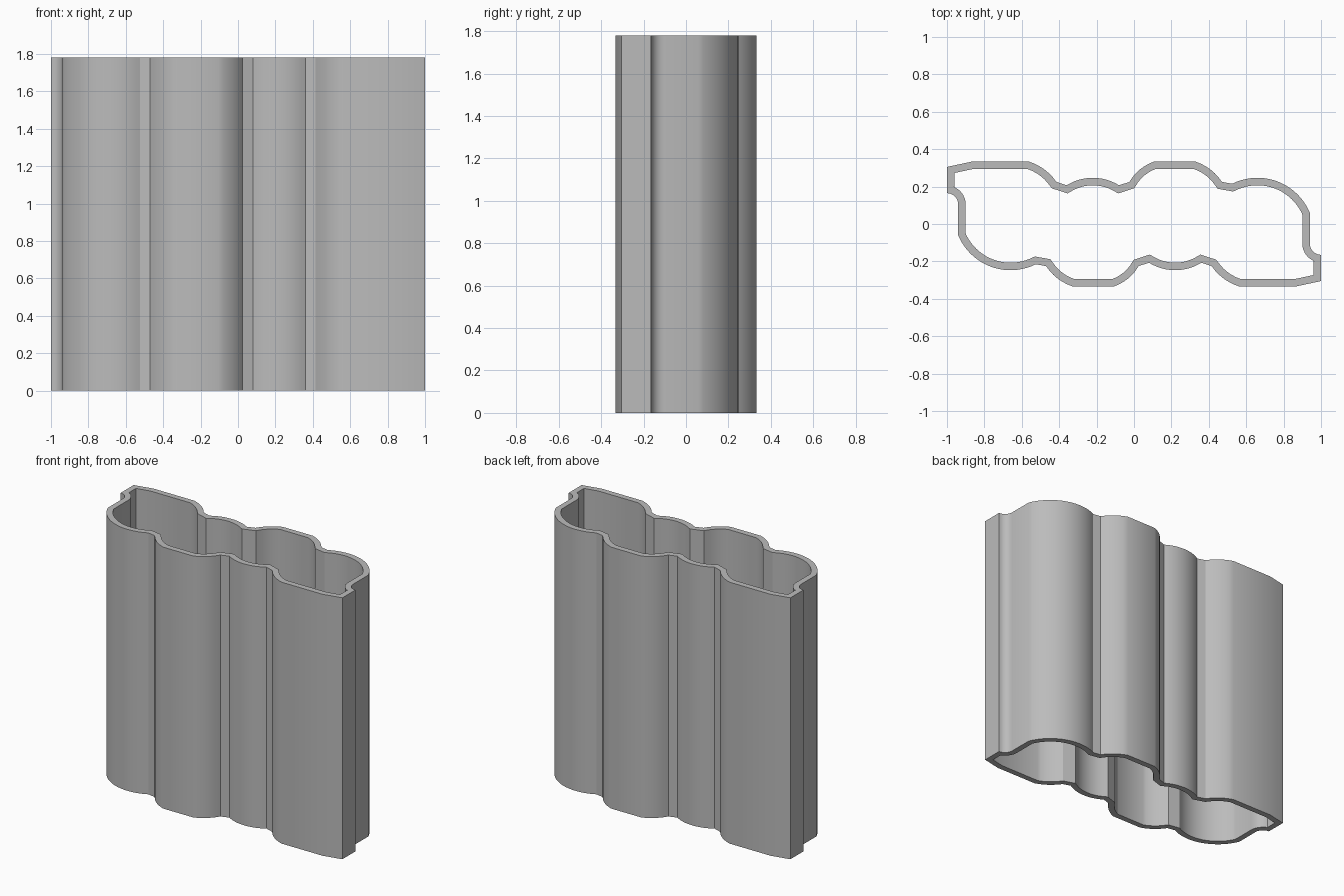
import bpy, bmesh, math
from mathutils import Vector

HEIGHT, WALL = 1.78, 0.04

cube = bpy.data.objects.get("Cube")
if cube:
    bpy.data.objects.remove(cube, do_unlink=True)


def arc(a, b, rise, steps):
    """Points from a to b on an arc that rises to the left of the chord."""
    a, b = Vector(a), Vector(b)
    chord = b - a
    left = Vector((-chord.y, chord.x)).normalized()
    half = chord.length / 2
    radius = (half * half + rise * rise) / (2 * rise)
    center = (a + b) / 2 + left * (rise - radius)
    start = a - center
    sweep = -4 * math.atan(rise / half)
    points = []
    for i in range(steps + 1):
        t = sweep * i / steps
        c, s = math.cos(t), math.sin(t)
        points.append(center + Vector((start.x * c - start.y * s,
                                       start.x * s + start.y * c)))
    return points


def inset(loop, depth):
    """Offset a clockwise closed loop inward with mitred corners."""
    result = []
    for i, p in enumerate(loop):
        d1 = (p - loop[i - 1]).normalized()
        d2 = (loop[(i + 1) % len(loop)] - p).normalized()
        n1, n2 = Vector((d1.y, -d1.x)), Vector((d2.y, -d2.x))
        result.append(p + (n1 + n2) * depth / (1 + n1.dot(n2)))
    return result


# Back half of the outline, clockwise; the front half is its half turn
half = [Vector((-1, 0.305)), Vector((-0.87, 0.333))]
half += arc((-0.56, 0.333), (-0.415, 0.225), 0.015, 6)    # shoulder
half += arc((-0.36, 0.207), (-0.08, 0.207), 0.04, 12)     # small dome
half += arc((-0.025, 0.225), (0.105, 0.333), 0.015, 6)    # raised panel
half += arc((0.33, 0.333), (0.47, 0.225), 0.015, 6)
big_center, big_radius = Vector((0.66, -0.056)), 0.303    # rounded end
for i in range(21):
    t = math.radians(116.5 - 94 * i / 20)
    half.append(big_center + big_radius * Vector((math.cos(t), math.sin(t))))
for i in range(7):                                        # hooked lip
    t = math.radians(180 + 90 * i / 6)
    half.append(Vector((1, -0.105)) + 0.06 * Vector((math.cos(t), math.sin(t))))
outer = half + [-p for p in half]
inner = inset(outer, WALL)

# Tube wall: four rings joined by quads
bm = bmesh.new()
rings = [[bm.verts.new((p.x, p.y, z)) for p in loop]
         for loop, z in ((outer, 0), (outer, HEIGHT), (inner, HEIGHT), (inner, 0))]
count = len(outer)
for r in range(4):
    a, b = rings[r], rings[(r + 1) % 4]
    for i in range(count):
        j = (i + 1) % count
        bm.faces.new((a[i], b[i], b[j], a[j]))
bmesh.ops.recalc_face_normals(bm, faces=bm.faces)
mesh = bpy.data.meshes.new("tube_wall")
bm.to_mesh(mesh)
bm.free()

grey = bpy.data.materials.new("plain grey")
grey.use_nodes = True
grey.diffuse_color = (0.5, 0.5, 0.5, 1)
grey.node_tree.nodes["Principled BSDF"].inputs["Base Color"].default_value = (0.5, 0.5, 0.5, 1)
mesh.materials.append(grey)

tube = bpy.data.objects.new("tube_wall", mesh)
bpy.context.collection.objects.link(tube)
bpy.ops.object.select_all(action='DESELECT')
tube.select_set(True)
bpy.context.view_layer.objects.active = tube
bpy.ops.object.shade_smooth_by_angle(angle=math.radians(30))
